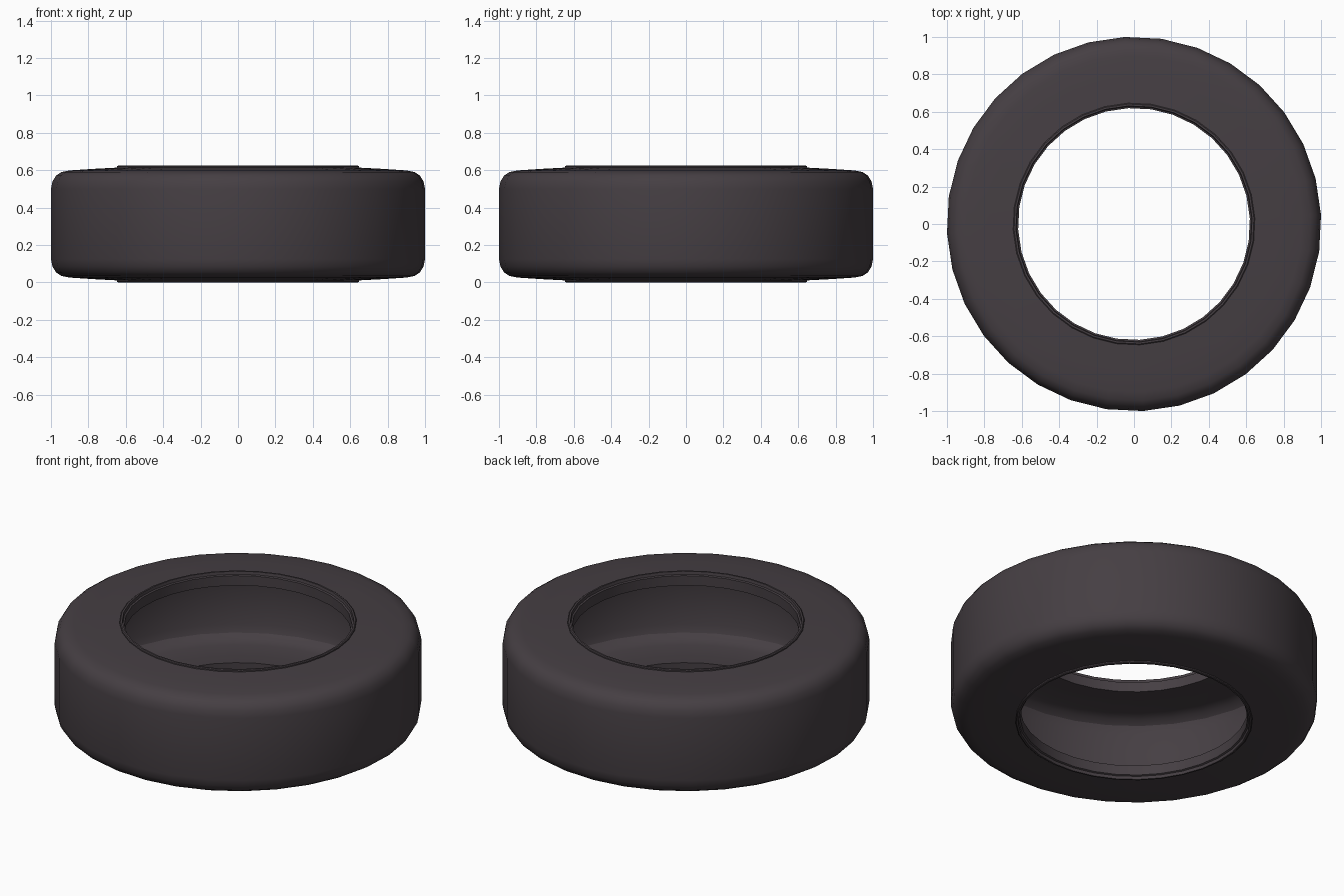
import bpy, bmesh, math

if "Cube" in bpy.data.objects:
    bpy.data.objects.remove(bpy.data.objects["Cube"])

SEG = 32
OFFSET = math.radians(2.81)
MID = 0.3125          # mirror height of the tyre

rubber = bpy.data.materials.new("dark rubber")
rubber.diffuse_color = (0.060, 0.049, 0.056, 1)
rubber.use_nodes = True
rubber.node_tree.nodes["Principled BSDF"].inputs["Base Color"].default_value = rubber.diffuse_color


def lathe(name, profile):
    """Spin a closed (radius, z) profile about the z axis."""
    bm = bmesh.new()
    rings = []
    for i in range(SEG):
        a = OFFSET + 2 * math.pi * i / SEG
        rings.append([bm.verts.new((r * math.cos(a), r * math.sin(a), z))
                      for r, z in profile])
    n = len(profile)
    for i in range(SEG):
        p, q = rings[i], rings[(i + 1) % SEG]
        for j in range(n):
            k = (j + 1) % n
            bm.faces.new((p[j], q[j], q[k], p[k]))
    bmesh.ops.recalc_face_normals(bm, faces=bm.faces)
    me = bpy.data.meshes.new(name)
    bm.to_mesh(me)
    bm.free()
    me.materials.append(rubber)
    ob = bpy.data.objects.new(name, me)
    bpy.context.collection.objects.link(ob)
    bpy.ops.object.select_all(action='DESELECT')
    ob.select_set(True)
    bpy.context.view_layer.objects.active = ob
    bpy.ops.object.shade_smooth_by_angle(angle=math.radians(32))
    return ob


# upper half of the outside: tread, shoulder, sidewall, raised bead, bore lip
outer = [(1.001, 0.50), (0.993, 0.54), (0.974, 0.571), (0.945, 0.59),
         (0.90, 0.599), (0.78, 0.607), (0.647, 0.614), (0.647, 0.621),
         (0.642, 0.625), (0.632, 0.625), (0.629, 0.608), (0.62, 0.604),
         (0.62, 0.545)]
# upper half of the hollow inside: ceiling, rounded corner, inner tread wall
inner = [(0.72, 0.549), (0.85, 0.544), (0.90, 0.532), (0.93, 0.508),
         (0.945, 0.465)]
half = outer + inner


def flip(points):
    return [(r, 2 * MID - z) for r, z in reversed(points)]


# closed hollow section: top half, then its mirror image
lathe("tyre", half + flip(half))
